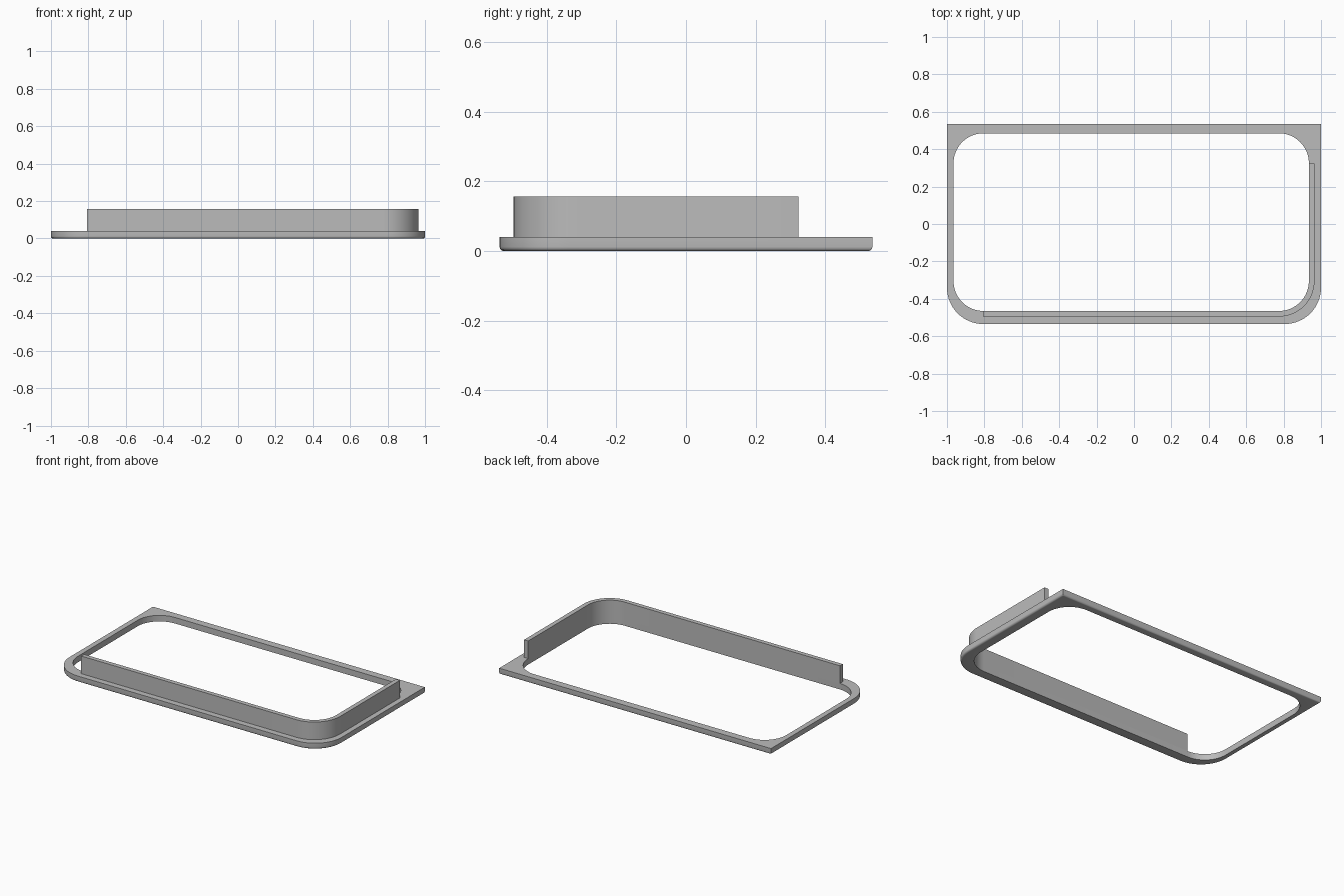
import bpy, bmesh, math

if "Cube" in bpy.data.objects:
    bpy.data.objects.remove(bpy.data.objects["Cube"])

STEPS = 16  # segments per rounded corner

grey = bpy.data.materials.new("mid grey")
grey.diffuse_color = (0.5, 0.5, 0.5, 1)
grey.use_nodes = True
grey.node_tree.nodes["Principled BSDF"].inputs["Base Color"].default_value = grey.diffuse_color


def arc(cx, cy, r, start):
    """Quarter circle of points, counter-clockwise from a start angle in degrees."""
    angles = [math.radians(start + 90 * i / STEPS) for i in range(STEPS + 1)]
    return [(cx + r * math.cos(a), cy + r * math.sin(a)) for a in angles]


def outline(x0, x1, y0, y1, r_front, r_back):
    """Rectangle with separately rounded front and back corners."""
    f, b = r_front, r_back
    return (arc(x1 - f, y0 + f, f, 270) + arc(x1 - b, y1 - b, b, 0)
            + arc(x0 + b, y1 - b, b, 90) + arc(x0 + f, y0 + f, f, 180))


def loft(name, loops, closed):
    """Skin a cycle of matching 3D loops; open paths get end caps."""
    bm = bmesh.new()
    rows = [[bm.verts.new(p) for p in loop] for loop in loops]
    n = len(rows[0])
    for k, a in enumerate(rows):
        b = rows[(k + 1) % len(rows)]
        for i in range(n if closed else n - 1):
            j = (i + 1) % n
            bm.faces.new((a[i], a[j], b[j], b[i]))
    if not closed:
        bm.faces.new([row[0] for row in rows])
        bm.faces.new([row[-1] for row in rows])
    bmesh.ops.remove_doubles(bm, verts=bm.verts, dist=1e-5)
    bmesh.ops.recalc_face_normals(bm, faces=bm.faces)
    mesh = bpy.data.meshes.new(name)
    bm.to_mesh(mesh)
    bm.free()
    mesh.materials.append(grey)
    obj = bpy.data.objects.new(name, mesh)
    bpy.context.collection.objects.link(obj)
    bpy.ops.object.select_all(action='DESELECT')
    obj.select_set(True)
    bpy.context.view_layer.objects.active = obj
    bpy.ops.object.shade_smooth_by_angle(angle=math.radians(30))
    return obj


def at_height(points, z):
    return [(x, y, z) for x, y in points]


# Flat frame: rounded opening, square back corners, filleted lower outer edge
THICK, FILLET = 0.04, 0.012
opening = outline(-0.965, 0.935, -0.465, 0.485, 0.16, 0.16)
loops = [at_height(opening, THICK), at_height(opening, 0)]
for i in range(5):
    a = math.radians(90 * i / 4)
    d = FILLET * (1 - math.sin(a))
    ring = outline(-1 + d, 1 - d, -0.535 + d, 0.535 - d, 0.195 - d, 0)
    loops.append(at_height(ring, FILLET * (1 - math.cos(a))))
loops.append(at_height(outline(-1, 1, -0.535, 0.535, 0.195, 0), THICK))
loft("frame", loops, closed=True)


# Upright lip: runs along the front, round one corner and up the right side
def lip_path(r):
    cx, cy = 0.775, -0.305
    return [(-0.807, cy - r)] + arc(cx, cy, r, 270) + [(cx + r, 0.323)]


inner, outer = lip_path(0.16), lip_path(0.19)
loft("lip", [at_height(inner, THICK), at_height(outer, THICK),
             at_height(outer, 0.157), at_height(inner, 0.157)], closed=False)
